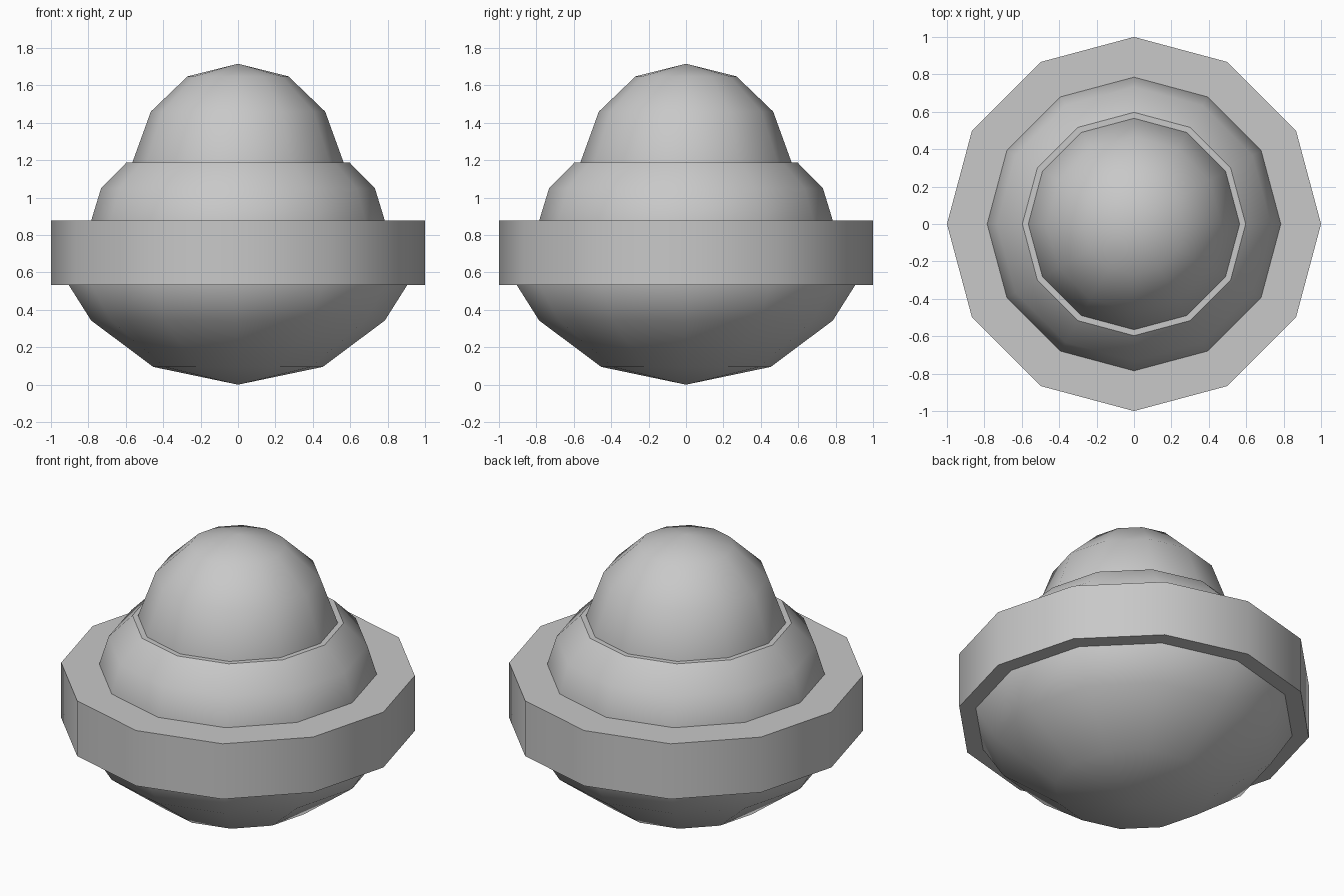
import bpy, bmesh
from math import cos, sin, tau, radians

SIDES = 12

cube = bpy.data.objects.get("Cube")
if cube:
    bpy.data.objects.remove(cube)

# Single grey finish
grey = bpy.data.materials.new("plain_grey")
grey.use_nodes = True
colour = (0.58, 0.58, 0.58, 1)
grey.diffuse_color = colour
grey.node_tree.nodes["Principled BSDF"].inputs["Base Color"].default_value = colour


def lathe(name, profile):
    """Turn (radius, height) points, listed bottom to top, around z."""
    bm = bmesh.new()
    rings = []
    for r, z in profile:
        if r == 0:
            rings.append([bm.verts.new((0, 0, z))] * SIDES)
        else:
            rings.append([bm.verts.new((r * cos(tau * i / SIDES), r * sin(tau * i / SIDES), z))
                          for i in range(SIDES)])
    for low, high in zip(rings, rings[1:]):
        for i in range(SIDES):
            j = (i + 1) % SIDES
            corners = [low[i], low[j], high[j], high[i]]
            bm.faces.new(list(dict.fromkeys(corners)))
    # Flat caps close any open end
    if profile[0][0]:
        bm.faces.new(rings[0][::-1])
    if profile[-1][0]:
        bm.faces.new(rings[-1])
    mesh = bpy.data.meshes.new(name)
    bm.to_mesh(mesh)
    bm.free()
    mesh.materials.append(grey)
    obj = bpy.data.objects.new(name, mesh)
    bpy.context.collection.objects.link(obj)
    bpy.ops.object.select_all(action='DESELECT')
    obj.select_set(True)
    bpy.context.view_layer.objects.active = obj
    bpy.ops.object.shade_smooth_by_angle(angle=radians(40))


# Rounded underside, sunk slightly into the rim
lathe("lower_bowl", [(0, 0), (0.453, 0.095), (0.785, 0.343), (0.905, 0.533), (0.905, 0.55)])
# Wide straight rim
lathe("rim_band", [(1, 0.533), (1, 0.877)])
# Sloped shoulder above the rim
lathe("shoulder", [(0.785, 0.86), (0.785, 0.877), (0.732, 1.05), (0.597, 1.187)])
# Top dome, sunk slightly into the shoulder
lathe("top_dome", [(0.565, 1.17), (0.565, 1.187), (0.466, 1.46), (0.27, 1.648), (0, 1.716)])
